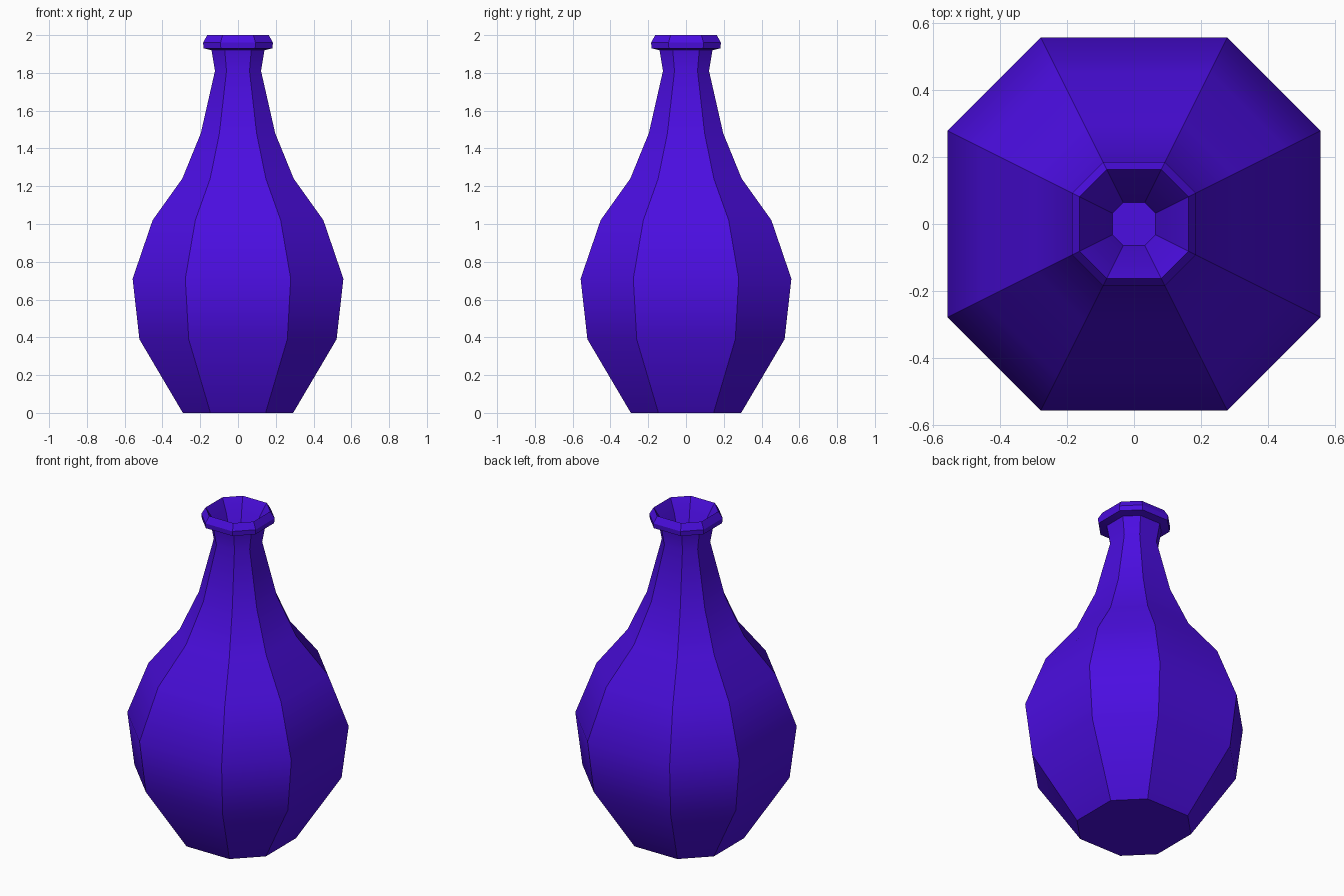
import bpy, bmesh, math

if "Cube" in bpy.data.objects:
    bpy.data.objects.remove(bpy.data.objects["Cube"])

# Half-width / height profile: outside from the base up, then rim and throat
PROFILE = [
    (0.292, 0.0), (0.522, 0.39), (0.558, 0.71), (0.452, 1.02), (0.295, 1.24),
    (0.197, 1.48), (0.122, 1.81), (0.14, 1.92),
    (0.182, 1.93), (0.185, 1.96), (0.163, 2.0),
    (0.125, 1.93), (0.064, 1.75),
]
# Chamfered-square cross-section
SECTION = [(1, -.5), (1, .5), (.5, 1), (-.5, 1),
           (-1, .5), (-1, -.5), (-.5, -1), (.5, -1)]

# Vase body with rim and closed throat
bm = bmesh.new()
rings = [[bm.verts.new((x * r, y * r, z)) for x, y in SECTION] for r, z in PROFILE]
for low, high in zip(rings, rings[1:]):
    for i in range(8):
        j = (i + 1) % 8
        bm.faces.new((low[i], low[j], high[j], high[i]))
bm.faces.new(rings[0][::-1])
bm.faces.new(rings[-1])
mesh = bpy.data.meshes.new("vase")
bm.to_mesh(mesh)
bm.free()
vase = bpy.data.objects.new("vase", mesh)
bpy.context.collection.objects.link(vase)

# Violet glaze
glaze = bpy.data.materials.new("violet_glaze")
glaze.diffuse_color = (0.07, 0.004, 0.75, 1)
glaze.use_nodes = True
glaze.node_tree.nodes["Principled BSDF"].inputs["Base Color"].default_value = glaze.diffuse_color
mesh.materials.append(glaze)

# Smooth up each panel, sharp between panels
bpy.context.view_layer.objects.active = vase
vase.select_set(True)
bpy.ops.object.shade_smooth_by_angle(angle=math.radians(30))
